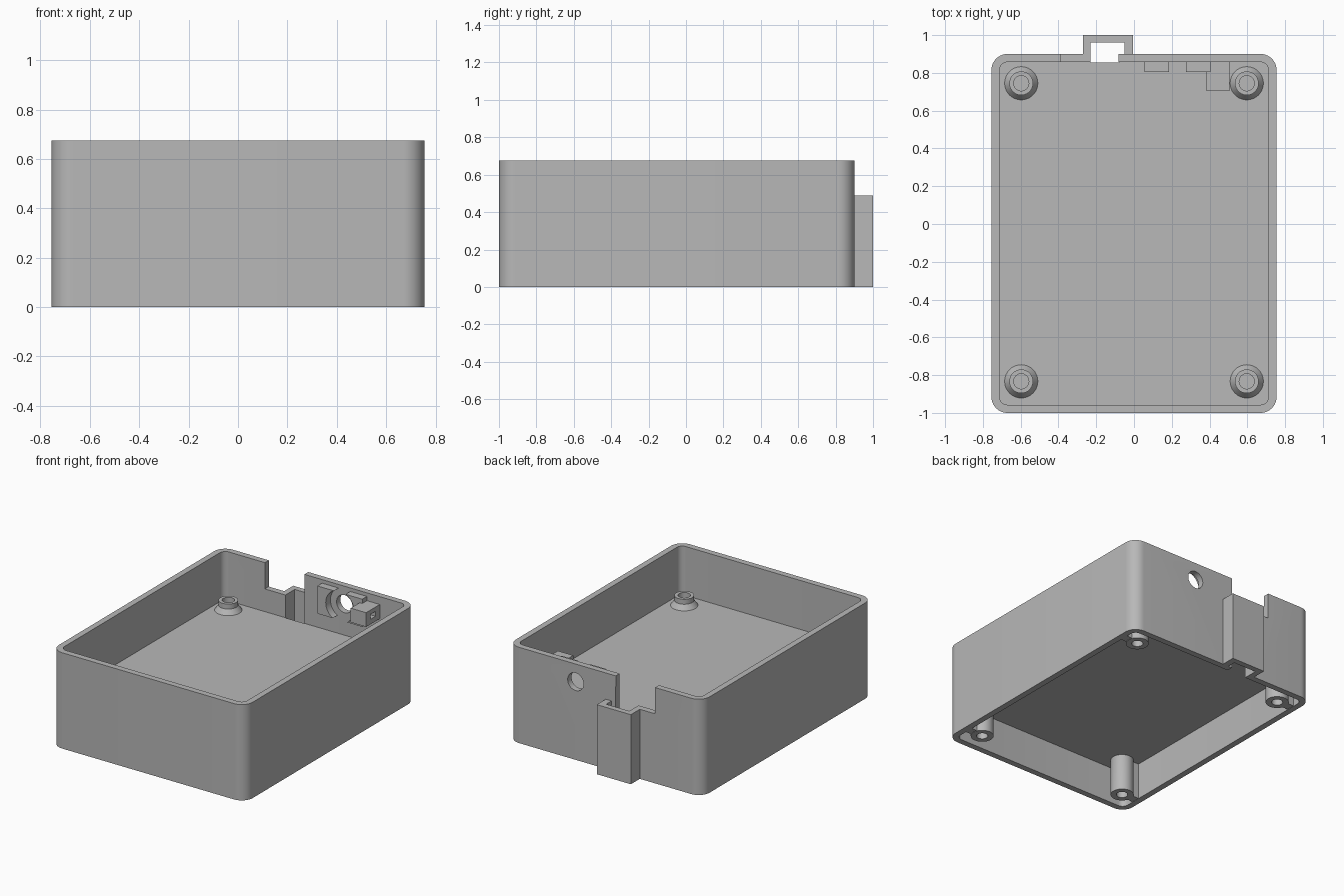
import bpy, bmesh, math
from mathutils import Matrix, Vector

cube = bpy.data.objects.get("Cube")
if cube:
    bpy.data.objects.remove(cube, do_unlink=True)

grey = bpy.data.materials.new("light grey plastic")
grey.use_nodes = True
colour = (0.48, 0.48, 0.48, 1)
grey.diffuse_color = colour
grey.node_tree.nodes["Principled BSDF"].inputs["Base Color"].default_value = colour


def finish(bm, name):
    bmesh.ops.recalc_face_normals(bm, faces=bm.faces)
    mesh = bpy.data.meshes.new(name)
    bm.to_mesh(mesh)
    bm.free()
    mesh.materials.append(grey)
    obj = bpy.data.objects.new(name, mesh)
    bpy.context.collection.objects.link(obj)
    return obj


def box(name, x, y, z, radius=0):
    """Box from (min, max) ranges, with optional rounded vertical edges."""
    bm = bmesh.new()
    bmesh.ops.create_cube(bm, size=1)
    for v in bm.verts:
        v.co = [r[0] if c < 0 else r[1] for c, r in zip(v.co, (x, y, z))]
    if radius:
        upright = [e for e in bm.edges
                   if abs(e.verts[0].co.z - e.verts[1].co.z) > 0.01]
        bmesh.ops.bevel(bm, geom=upright, offset=radius, segments=10,
                        profile=0.5, affect='EDGES')
    return finish(bm, name)


def cylinder_y(name, x, z, radius, y):
    bm = bmesh.new()
    bmesh.ops.create_cone(
        bm, cap_ends=True, segments=48, radius1=radius, radius2=radius,
        depth=y[1] - y[0],
        matrix=Matrix.Translation((x, sum(y) / 2, z)) @ Matrix.Rotation(math.pi / 2, 4, 'X'))
    return finish(bm, name)


def combine(obj, tool, operation='DIFFERENCE'):
    mod = obj.modifiers.new("combine", 'BOOLEAN')
    mod.object, mod.operation, mod.solver = tool, operation, 'EXACT'
    bpy.context.view_layer.objects.active = obj
    bpy.ops.object.modifier_apply(modifier=mod.name)
    bpy.data.objects.remove(tool, do_unlink=True)


def smooth(obj):
    bpy.ops.object.select_all(action='DESELECT')
    obj.select_set(True)
    bpy.context.view_layer.objects.active = obj
    bpy.ops.object.shade_smooth_by_angle(angle=math.radians(30))


TOP = 0.675
FLOOR = (0.26, 0.33)
INNER_X, INNER_Y = (-0.712, 0.712), (-0.957, 0.857)
HOLE_X, HOLE_Z = 0.23, 0.55

# Case: rounded walls around a raised floor, open above and below
case = box("case", (-0.755, 0.755), (-1, 0.9), (0, TOP), 0.085)
combine(case, box("upper_cavity", INNER_X, INNER_Y, (FLOOR[1], 1), 0.042))
combine(case, box("lower_cavity", INNER_X, INNER_Y, (-1, FLOOR[0]), 0.042))

# Cable channel standing out from the back wall
combine(case, box("channel", (-0.27, -0.005), (0.88, 1), (0, 0.49)), 'UNION')
combine(case, box("channel_bore", (-0.23, -0.05), (0.9, 0.96), (-1, 1)))
combine(case, box("channel_mouth", (-0.23, -0.08), (0.855, 0.92), (-1, 0.6)))
combine(case, box("wall_notch", (-0.39, -0.083), (0.85, 0.95), (0.49, 1)))

# Round opening in the back wall
combine(case, cylinder_y("opening", HOLE_X, HOLE_Z, 0.062, (0.84, 0.95)))
smooth(case)

# Holder on the inside of the wall, split by a round recess
holder = box("opening_holder", (0.055, 0.405), (0.805, 0.86),
             (HOLE_Z - 0.095, HOLE_Z + 0.1))
combine(holder, cylinder_y("recess", HOLE_X, HOLE_Z, 0.11, (0.7, 0.95)))
smooth(holder)

# Small clip block with a slot
clip = box("clip_block", (0.385, 0.505), (0.705, 0.86), (0.52, 0.62))
combine(clip, box("slot", (0.3, 0.6), (0.755, 0.81), (0.555, 0.59)))

# Screw posts: turned profile of radius and height, bored at both ends
PROFILE = [(0, 0.27), (0.037, 0.27), (0.037, 0), (0.075, 0), (0.075, 0.3),
           (0.088, 0.33), (0.063, 0.365), (0.063, 0.4), (0.04, 0.4),
           (0.04, 0.335), (0, 0.335)]


def screw_post(name, x, y):
    bm = bmesh.new()
    verts = [bm.verts.new((r, 0, z)) for r, z in PROFILE]
    edges = [bm.edges.new(pair) for pair in zip(verts, verts[1:])]
    bmesh.ops.spin(bm, geom=verts + edges, cent=(0, 0, 0), axis=(0, 0, 1),
                   angle=math.tau, steps=40)
    bmesh.ops.remove_doubles(bm, verts=bm.verts, dist=0.0001)
    bmesh.ops.translate(bm, verts=bm.verts, vec=Vector((x, y, 0)))
    smooth(finish(bm, name))


for side, sx in (("left", 1), ("right", -1)):
    for end, y in (("back", 0.745), ("front", -0.833)):
        screw_post(f"{end}_{side}_post", sx * 0.597, y)
        # Rib tying the post to the side wall below the floor
        span = sorted((sx * 0.66, sx * 0.72))
        box(f"{end}_{side}_rib", span, (y - 0.03, y + 0.03), (0.002, 0.27))
